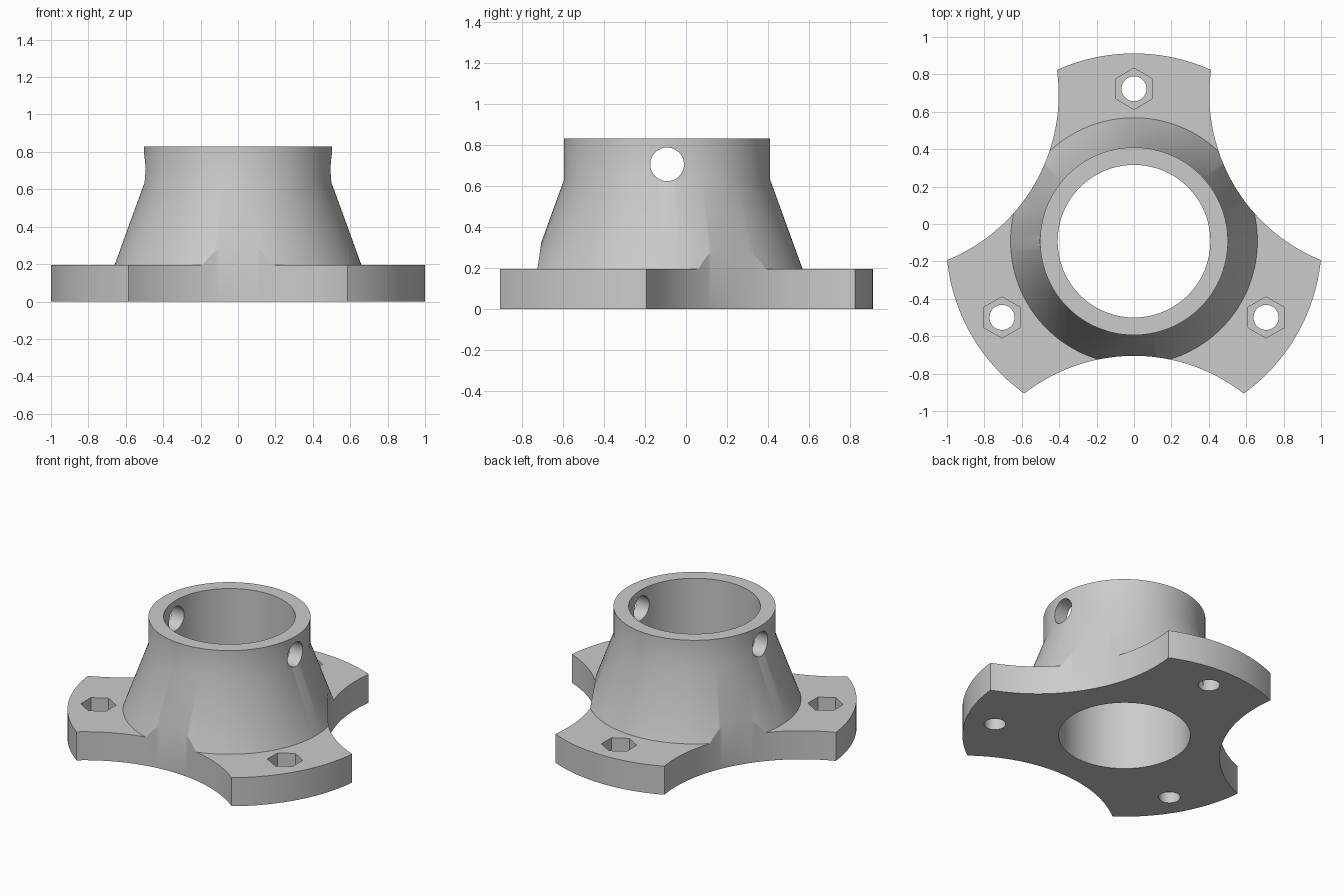
import bpy, bmesh, math
from mathutils import Matrix, Vector

cube = bpy.data.objects.get("Cube")
if cube:
    bpy.data.objects.remove(cube, do_unlink=True)

AXIS_Y = -0.092       # the collar axis sits forward of the centre
FLANGE_TOP = 0.195
HEIGHT = 0.83

grey = bpy.data.materials.new("light grey")
grey.use_nodes = True
colour = (0.6, 0.6, 0.6, 1)
grey.diffuse_color = colour
grey.node_tree.nodes["Principled BSDF"].inputs["Base Color"].default_value = colour


def make_object(name, bm):
    bmesh.ops.recalc_face_normals(bm, faces=bm.faces)
    mesh = bpy.data.meshes.new(name)
    bm.to_mesh(mesh)
    bm.free()
    obj = bpy.data.objects.new(name, mesh)
    bpy.context.collection.objects.link(obj)
    mesh.materials.append(grey)
    return obj


def lathe(name, profile, steps=144):
    """Closed profile of (radius, z) turned round the collar axis."""
    bm = bmesh.new()
    rings = [[bm.verts.new((r * math.cos(a), r * math.sin(a) + AXIS_Y, z))
              for r, z in profile]
             for a in (math.tau * i / steps for i in range(steps))]
    for i, ring in enumerate(rings):
        following = rings[(i + 1) % steps]
        for j in range(len(profile)):
            k = (j + 1) % len(profile)
            bm.faces.new((ring[j], following[j], following[k], ring[k]))
    return make_object(name, bm)


def cut(target, radius, depth, matrix, sides):
    """Subtract a prism or cylinder from the target."""
    bm = bmesh.new()
    bmesh.ops.create_cone(bm, cap_ends=True, segments=sides, radius1=radius,
                          radius2=radius, depth=depth, matrix=matrix)
    cutter = make_object("cutter", bm)
    cutter.hide_render = True
    mod = target.modifiers.new("cut", "BOOLEAN")
    mod.operation = "DIFFERENCE"
    mod.solver = "EXACT"
    mod.object = cutter
    bpy.context.view_layer.objects.active = target
    bpy.ops.object.modifier_apply(modifier=mod.name)
    bpy.data.objects.remove(cutter, do_unlink=True)


def polar(distance, degrees, z):
    a = math.radians(degrees)
    return Matrix.Translation(Vector((distance * math.cos(a),
                                      distance * math.sin(a) + AXIS_Y, z)))


# Flange, tapered collar and bore in one turned body
body = lathe("flanged_collar", [(0.408, 0), (1.004, 0), (1.004, FLANGE_TOP),
                                (0.66, FLANGE_TOP), (0.502, 0.63),
                                (0.502, HEIGHT), (0.408, HEIGHT)])

for arm in (90, 210, 330):
    # Scooped sides between the three arms, biting into the taper
    cut(body, 0.955, 3, polar(1.568, arm + 60, 0.5), 192)
    # Bolt hole with a hexagonal nut pocket
    cut(body, 0.067, 1, polar(0.815, arm, 0), 48)
    pocket = polar(0.815, arm, FLANGE_TOP)
    cut(body, 0.11, 0.24, pocket, 6)

# Cross hole through both collar walls
cross = Matrix.Translation((0, AXIS_Y, 0.705)) @ Matrix.Rotation(math.pi / 2, 4, "Y")
cut(body, 0.082, 2, cross, 48)

# Smooth curved walls, sharp rims
bpy.ops.object.select_all(action="DESELECT")
body.select_set(True)
bpy.context.view_layer.objects.active = body
bpy.ops.object.shade_smooth_by_angle(angle=math.radians(25))
